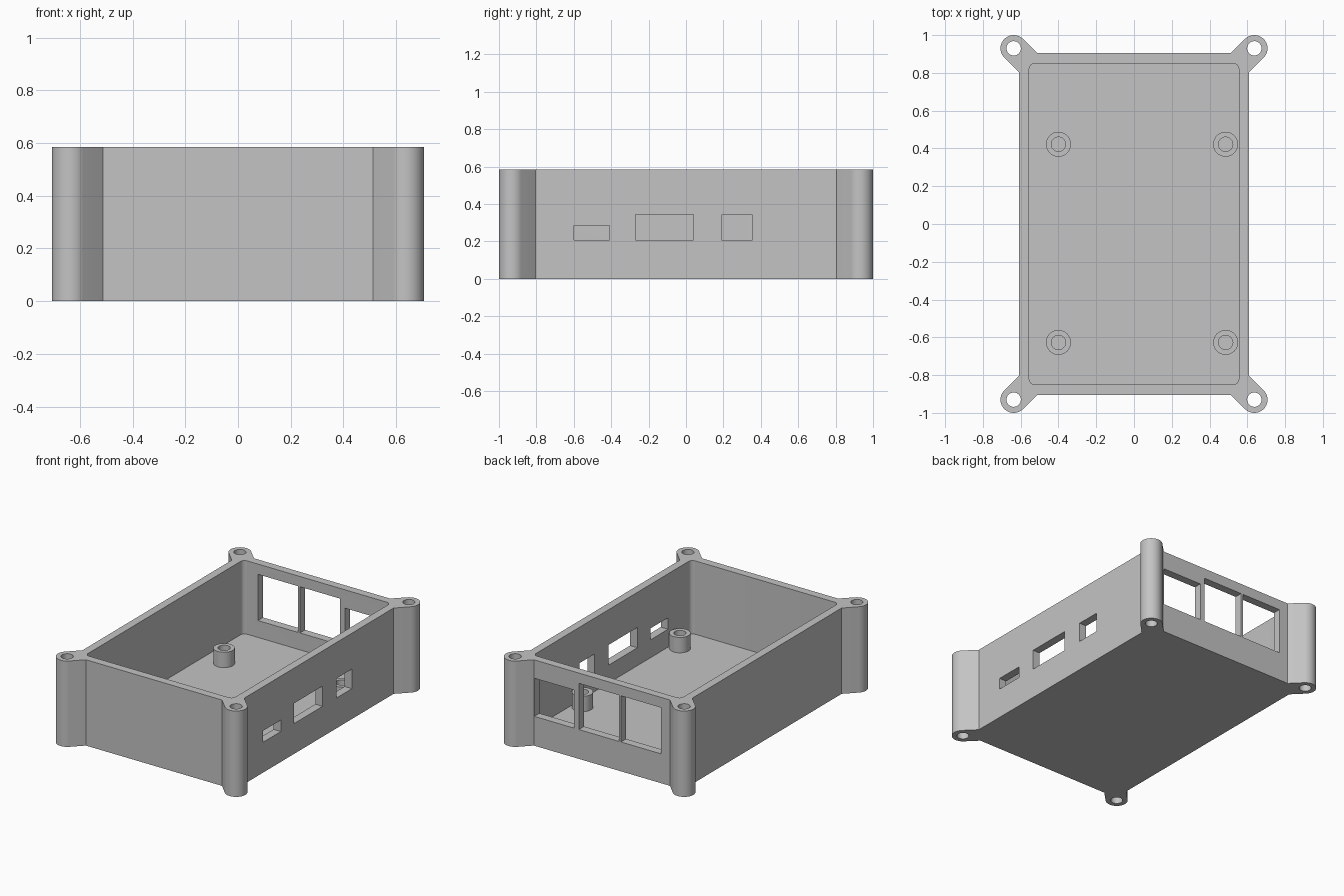
import bpy, bmesh
from math import sin, cos, radians

if "Cube" in bpy.data.objects:
    bpy.data.objects.remove(bpy.data.objects["Cube"], do_unlink=True)

HEIGHT, FLOOR = 0.585, 0.085
WALL_X, WALL_Y = 0.61, 0.905
INNER_X, INNER_Y = 0.555, 0.85
LUG_X, LUG_Y, LUG_R, BORE = 0.637, 0.93, 0.07, 0.038
QUADRANTS = [(1, 1), (-1, 1), (-1, -1), (1, -1)]

grey = bpy.data.materials.new("plain_grey")
grey.use_nodes = True
colour = (0.55, 0.55, 0.55, 1)
grey.diffuse_color = colour
grey.node_tree.nodes["Principled BSDF"].inputs["Base Color"].default_value = colour


def arc(cx, cy, r, start, end, n):
    angles = [radians(start + (end - start) * i / n) for i in range(n + 1)]
    return [(cx + r * cos(a), cy + r * sin(a)) for a in angles]


def mirrored_loop(corner):
    """Closed outline from the points of one corner, counter-clockwise."""
    loop = []
    for sx, sy in QUADRANTS:
        pts = [(x * sx, y * sy) for x, y in corner]
        loop += pts if sx * sy > 0 else pts[::-1]
    return loop


def finish(name, bm):
    bmesh.ops.recalc_face_normals(bm, faces=bm.faces)
    mesh = bpy.data.meshes.new(name)
    bm.to_mesh(mesh)
    bm.free()
    mesh.materials.append(grey)
    obj = bpy.data.objects.new(name, mesh)
    bpy.context.collection.objects.link(obj)
    return obj


def prism(name, outline, z0, z1):
    bm = bmesh.new()
    face = bm.faces.new([bm.verts.new((x, y, z0)) for x, y in outline])
    side = bmesh.ops.extrude_face_region(bm, geom=[face])["geom"]
    top = [v for v in side if isinstance(v, bmesh.types.BMVert)]
    bmesh.ops.translate(bm, verts=top, vec=(0, 0, z1 - z0))
    return finish(name, bm)


def box(name, x0, x1, y0, y1, z0, z1):
    return prism(name, [(x0, y0), (x1, y0), (x1, y1), (x0, y1)], z0, z1)


def circle(cx, cy, r, n=32):
    return arc(cx, cy, r, 0, 360, n)[:-1]


def smooth(obj):
    bpy.ops.object.select_all(action='DESELECT')
    obj.select_set(True)
    bpy.context.view_layer.objects.active = obj
    bpy.ops.object.shade_smooth_by_angle(angle=radians(30))


# Outer shell: walls with a diagonal screw lug at every corner
d = LUG_R * cos(radians(45))
lug = arc(LUG_X, LUG_Y, LUG_R, -45, 135, 20)
root_a = (WALL_X, LUG_Y - d - (LUG_X + d - WALL_X))
root_b = (LUG_X - d - (LUG_Y + d - WALL_Y), WALL_Y)
case = prism("case", mirrored_loop([root_a] + lug + [root_b]), 0, HEIGHT)

# Cavity with rounded corners
R = 0.03
cavity = mirrored_loop(arc(INNER_X - R, INNER_Y - R, R, 0, 90, 8))
cutters = [prism("cavity_cutter", cavity, FLOOR, HEIGHT + 0.1)]

# Screw holes through the lugs
for sx, sy in QUADRANTS:
    cutters.append(prism("lug_hole_cutter", circle(sx * LUG_X, sy * LUG_Y, BORE),
                         -0.1, HEIGHT + 0.1))

# Port openings in the side wall
for y0, y1, z1 in [(-0.6, -0.41, 0.285), (-0.27, 0.04, 0.345), (0.19, 0.355, 0.34)]:
    cutters.append(box("side_port_cutter", 0.5, 0.7, y0, y1, 0.207, z1))

# Large port openings in the back wall
for x0, x1, z1 in [(-0.445, -0.143, 0.515), (-0.128, 0.174, 0.515), (0.21, 0.51, 0.46)]:
    cutters.append(box("back_port_cutter", x0, x1, 0.8, 1.0, 0.2, z1))

bpy.context.view_layer.objects.active = case
for cutter in cutters:
    cutter.hide_render = True
    cut = case.modifiers.new("cut", 'BOOLEAN')
    cut.operation = 'DIFFERENCE'
    cut.solver = 'EXACT'
    cut.object = cutter
    bpy.ops.object.modifier_apply(modifier=cut.name)
    bpy.data.objects.remove(cutter, do_unlink=True)
smooth(case)


# Hollow standoffs on the floor
def standoff(name, cx, cy, r_out, r_in, z0, z1):
    bm = bmesh.new()
    rings = [[bm.verts.new((x, y, z)) for x, y in circle(cx, cy, r)]
             for r, z in [(r_out, z0), (r_out, z1), (r_in, z1), (r_in, z0)]]
    n = len(rings[0])
    for k, ring in enumerate(rings):
        nxt = rings[(k + 1) % len(rings)]
        for i in range(n):
            j = (i + 1) % n
            bm.faces.new((ring[i], ring[j], nxt[j], nxt[i]))
    smooth(finish(name, bm))


for x, side in [(-0.4, "right"), (0.485, "left")]:
    for y, end in [(-0.627, "front"), (0.422, "back")]:
        standoff(f"standoff_{end}_{side}", x, y, 0.066, BORE, FLOOR - 0.01, 0.19)
